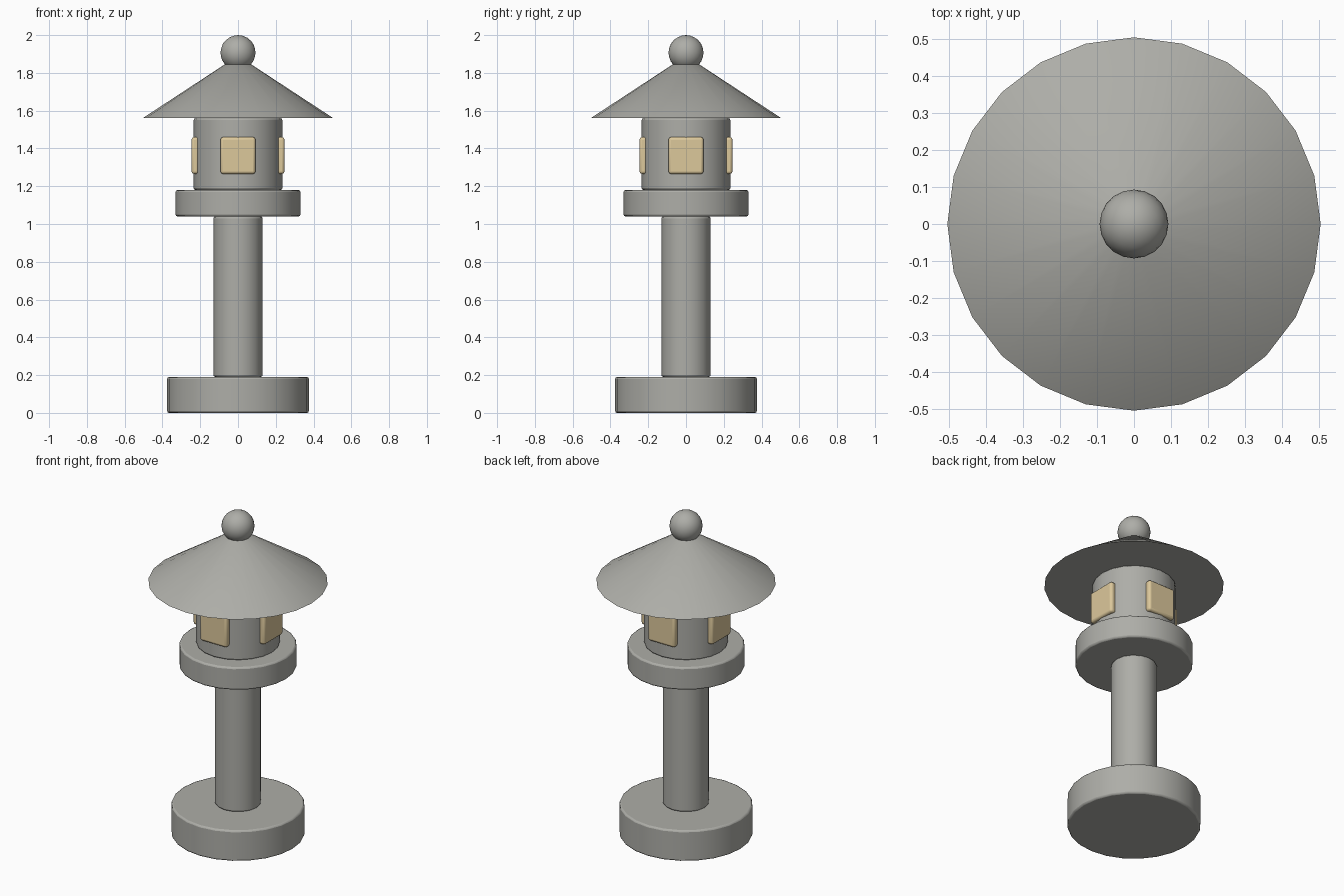
import bpy
import math
from mathutils import Matrix

cube = bpy.data.objects.get("Cube")
if cube:
    bpy.data.objects.remove(cube, do_unlink=True)


def make_material(name, color):
    mat = bpy.data.materials.new(name)
    mat.use_nodes = True
    mat.diffuse_color = color
    mat.node_tree.nodes["Principled BSDF"].inputs["Base Color"].default_value = color
    return mat


stone = make_material("grey stone", (0.42, 0.42, 0.39, 1))
paper = make_material("warm window", (0.72, 0.58, 0.33, 1))


def finish(name, mat, bevel=0, segments=2):
    obj = bpy.context.object
    obj.name = name
    obj.data.materials.append(mat)
    if bevel:
        mod = obj.modifiers.new("Rounded edges", "BEVEL")
        mod.width = bevel
        mod.segments = segments
        mod.limit_method = "ANGLE"
        mod.angle_limit = math.radians(40)
    bpy.ops.object.shade_smooth_by_angle(angle=math.radians(40))
    return obj


def drum(name, radius, bottom, top, sides, bevel=0.01):
    bpy.ops.mesh.primitive_cylinder_add(
        vertices=sides, radius=radius, depth=top - bottom,
        location=(0, 0, (bottom + top) / 2))
    return finish(name, stone, bevel)


# Stacked stone drums
drum("base", 0.375, 0, 0.19, 24)
drum("column", 0.13, 0.19, 1.04, 16)
drum("platform", 0.33, 1.04, 1.18, 24)
drum("lamp_chamber", 0.235, 1.18, 1.56, 20)

# Wide conical roof
bpy.ops.mesh.primitive_cone_add(
    vertices=24, radius1=0.505, radius2=0.07, depth=0.285,
    location=(0, 0, 1.7025))
finish("roof", stone)

# Ball finial
bpy.ops.mesh.primitive_ico_sphere_add(subdivisions=3, radius=0.093, location=(0, 0, 1.907))
finish("finial", stone)

# Four rounded windows around the chamber
for i, side in enumerate(("left", "back", "right", "front")):
    bpy.ops.mesh.primitive_cube_add(size=1)
    window = bpy.context.object
    window.data.transform(Matrix.Diagonal((0.04, 0.185, 0.195, 1)))
    window.location = Matrix.Rotation(i * math.pi / 2, 3, "Z") @ Matrix.Translation((0.226, 0, 1.3625)).translation
    window.rotation_euler.z = i * math.pi / 2
    finish("window_" + side, paper, 0.014, 3)
